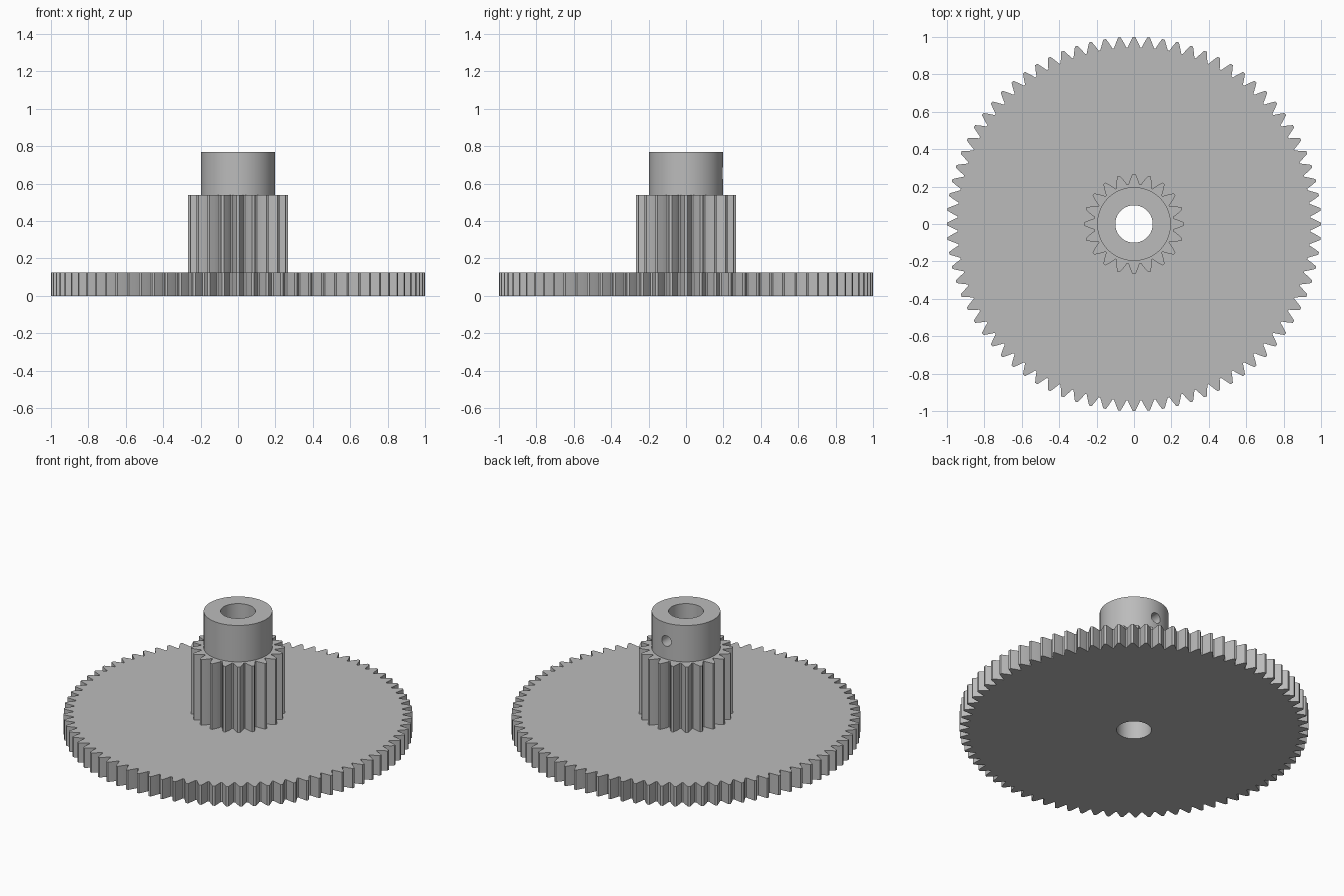
import bpy, bmesh
from math import pi, sin, cos, radians

if "Cube" in bpy.data.objects:
    bpy.data.objects.remove(bpy.data.objects["Cube"], do_unlink=True)

MODULE = 2 / 82          # gear module: 80 teeth span a 2 unit diameter
BORE = 0.1

steel = bpy.data.materials.new("grey_metal")
steel.use_nodes = True
grey = (0.5, 0.5, 0.5, 1)
steel.diffuse_color = grey
steel.node_tree.nodes["Principled BSDF"].inputs["Base Color"].default_value = grey


def gear_outline(teeth):
    """Polar points (angle, radius) of a spur gear with a tooth on +y."""
    pitch_r = MODULE * teeth / 2
    step = 2 * pi / teeth
    tip, root = pitch_r + MODULE, pitch_r - 1.25 * MODULE
    half = [(0.09, tip), (0.25, pitch_r), (0.36, pitch_r - 0.7 * MODULE), (0.44, root)]
    tooth = [(-a, r) for a, r in reversed(half)] + half
    return [(pi / 2 + (i + a) * step, r) for i in range(teeth) for a, r in tooth]


def bored_prism(name, outline, z0, z1):
    """Extrude a polar outline around the central bore."""
    bm = bmesh.new()

    def ring(points, z):
        return [bm.verts.new((r * cos(a), r * sin(a), z)) for a, r in points]

    inner = [(a, BORE) for a, r in outline]
    loops = [ring(outline, z0), ring(outline, z1), ring(inner, z1), ring(inner, z0)]
    n = len(outline)
    for k in range(4):
        a, b = loops[k], loops[(k + 1) % 4]
        for i in range(n):
            j = (i + 1) % n
            bm.faces.new((a[i], a[j], b[j], b[i]))
    bmesh.ops.recalc_face_normals(bm, faces=bm.faces)
    mesh = bpy.data.meshes.new(name)
    bm.to_mesh(mesh)
    bm.free()
    mesh.materials.append(steel)
    obj = bpy.data.objects.new(name, mesh)
    bpy.context.collection.objects.link(obj)
    return obj


# Stacked gears and collar
wheel = bored_prism("large_gear", gear_outline(80), 0, 0.125)
pinion = bored_prism("small_gear", gear_outline(20), 0.125, 0.54)
circle = [(2 * pi * i / 96, 0.197) for i in range(96)]
collar = bored_prism("collar", circle, 0.54, 0.77)

# Set screw hole through the back wall of the collar
bpy.ops.mesh.primitive_cylinder_add(vertices=32, radius=0.033, depth=0.25,
                                    location=(0, 0.15, 0.655), rotation=(pi / 2, 0, 0))
cutter = bpy.context.object
cutter.name = "screw_hole_cutter"
cutter.data.materials.append(steel)
cutter.hide_render = True
cutter.hide_set(True)
cut = collar.modifiers.new("screw_hole", "BOOLEAN")
cut.operation = "DIFFERENCE"
cut.solver = "EXACT"
cut.object = cutter

# Smooth round walls, crisp edges
bpy.ops.object.select_all(action="DESELECT")
for obj in (wheel, pinion, collar):
    obj.select_set(True)
bpy.context.view_layer.objects.active = collar
bpy.ops.object.modifier_apply(modifier="screw_hole")
bpy.data.objects.remove(cutter, do_unlink=True)
bpy.ops.object.shade_smooth_by_angle(angle=radians(30))
